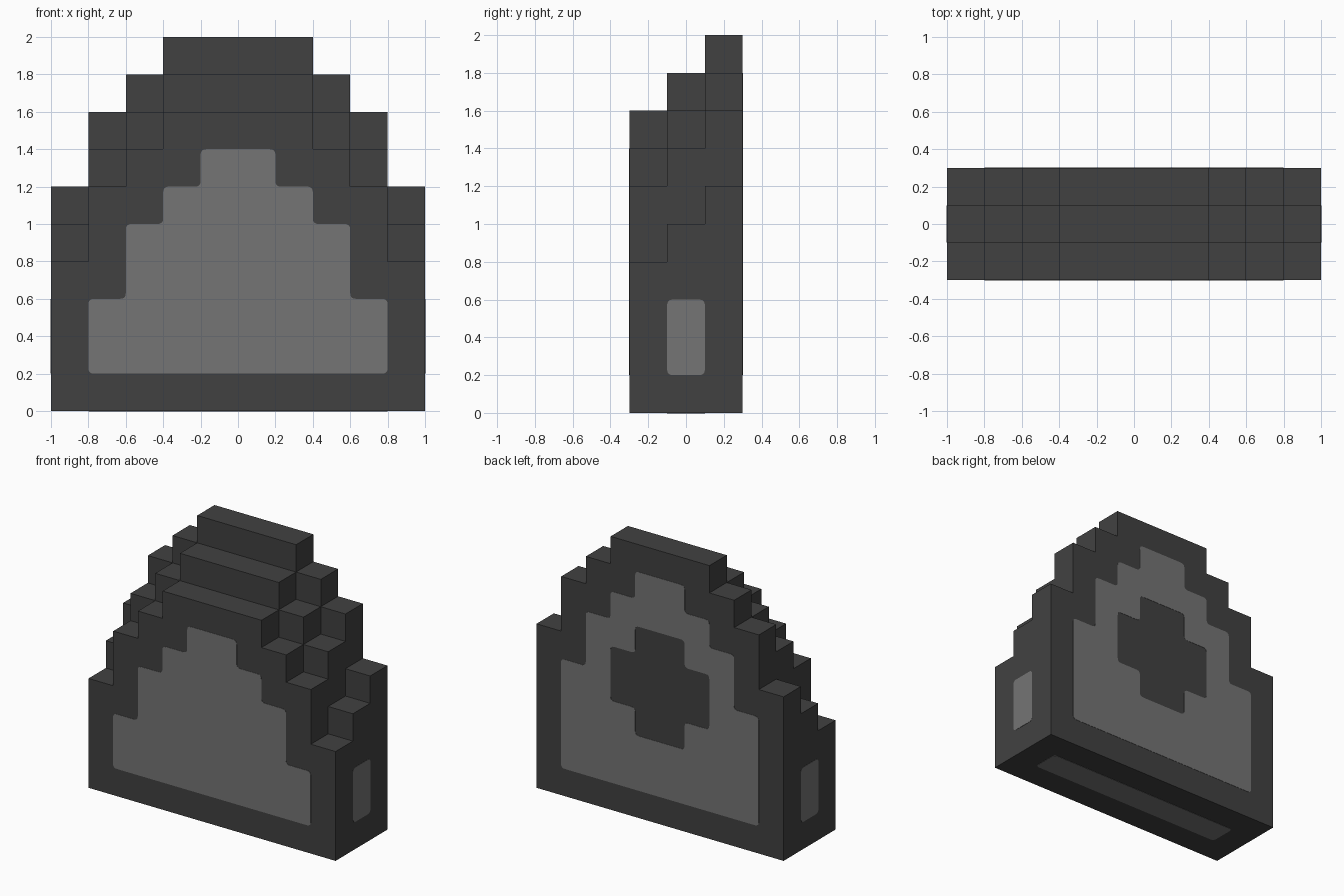
import bpy, bmesh, math
from mathutils import Vector

cube = bpy.data.objects.get("Cube")
if cube:
    bpy.data.objects.remove(cube, do_unlink=True)


def material(name, value):
    mat = bpy.data.materials.new(name)
    mat.use_nodes = True
    colour = (value, value, value, 1)
    mat.diffuse_color = colour
    mat.node_tree.nodes["Principled BSDF"].inputs["Base Color"].default_value = colour
    return mat


DARK = material("dark grey", 0.053)
LIGHT = material("mid grey", 0.177)


# Stepped body: a grid of columns, each row 0.2 higher than the one in front
def stepped_body():
    xs = [-1, -0.8, -0.6, -0.4, 0.4, 0.6, 0.8, 1]
    ys = [-0.3, -0.1, 0.1, 0.3]
    front = [0.8, 1.2, 1.4, 1.6, 1.4, 1.2, 0.8]

    def height(i, j):
        inside = 0 <= i < 7 and 0 <= j < 3
        return front[i] + 0.2 * j if inside else 0

    bm = bmesh.new()

    def quad(*points):
        bm.faces.new([bm.verts.new(p) for p in points])

    def wall(a, b, h1, h2):
        if abs(h1 - h2) > 1e-4:
            lo, hi = min(h1, h2), max(h1, h2)
            quad((*a, lo), (*b, lo), (*b, hi), (*a, hi))

    for i in range(8):
        for j in range(4):
            if i < 7 and j < 3:
                x0, x1, y0, y1 = xs[i], xs[i + 1], ys[j], ys[j + 1]
                for z in (0, height(i, j)):
                    quad((x0, y0, z), (x1, y0, z), (x1, y1, z), (x0, y1, z))
            if j < 3:
                wall((xs[i], ys[j]), (xs[i], ys[j + 1]), height(i - 1, j), height(i, j))
            if i < 7:
                wall((xs[i], ys[j]), (xs[i + 1], ys[j]), height(i, j - 1), height(i, j))

    # Close the stepped walls into one shell facing outward
    bmesh.ops.remove_doubles(bm, verts=bm.verts, dist=1e-4)
    for f in bm.faces:
        f.normal_update()
        c = f.calc_center_median()
        probe = c + f.normal * 0.05
        i = sum(probe.x > x for x in xs) - 1
        j = sum(probe.y > y for y in ys) - 1
        if 0 < probe.z < height(i, j):
            f.normal_flip()
    mesh = bpy.data.meshes.new("stepped_body")
    bm.to_mesh(mesh)
    bm.free()
    mesh.materials.append(DARK)
    bpy.context.collection.objects.link(bpy.data.objects.new("stepped_body", mesh))


def mirrored(half):
    """Close a right-hand outline, listed bottom to top, by mirroring it."""
    return half + [(-x, y) for x, y in reversed(half)]


def rounded(points, r=0.03, steps=4):
    """Round every corner of a closed outline."""
    out = []
    for k, p in enumerate(points):
        p = Vector(p)
        a = p + (Vector(points[k - 1]) - p).normalized() * r
        b = p + (Vector(points[(k + 1) % len(points)]) - p).normalized() * r
        for s in range(steps + 1):
            t = s / steps
            out.append(a * (1 - t) ** 2 + p * 2 * t * (1 - t) + b * t * t)
    return out


# Thin inlay plate from filled outlines; a second outline becomes a hole
def plate(name, outlines, location, rotation):
    curve = bpy.data.curves.new(name, 'CURVE')
    curve.dimensions = '2D'
    curve.fill_mode = 'BOTH'
    curve.extrude = 0.002
    for outline in outlines:
        pts = rounded(outline)
        spline = curve.splines.new('POLY')
        spline.points.add(len(pts) - 1)
        for sp, p in zip(spline.points, pts):
            sp.co = (p.x, p.y, 0, 1)
        spline.use_cyclic_u = True
    curve.materials.append(LIGHT)
    obj = bpy.data.objects.new(name, curve)
    obj.location = location
    obj.rotation_euler = rotation
    bpy.context.collection.objects.link(obj)
    bpy.ops.object.select_all(action='DESELECT')
    obj.select_set(True)
    bpy.context.view_layer.objects.active = obj
    bpy.ops.object.convert(target='MESH')


stepped_body()

Q = math.pi / 2
front_outline = mirrored([(0.8, 0.2), (0.8, 0.6), (0.6, 0.6), (0.6, 1.0),
                          (0.4, 1.0), (0.4, 1.2), (0.2, 1.2), (0.2, 1.4)])
back_outline = mirrored([(0.8, 0.2), (0.8, 1.0), (0.6, 1.0), (0.6, 1.4),
                         (0.4, 1.4), (0.4, 1.6), (0.2, 1.6), (0.2, 1.8)])
cross_hole = mirrored([(0.2, 0.6), (0.2, 0.8), (0.4, 0.8),
                       (0.4, 1.2), (0.2, 1.2), (0.2, 1.4)])
side_outline = mirrored([(0.1, 0.2), (0.1, 0.6)])
base_outline = mirrored([(0.8, -0.1), (0.8, 0.1)])

# Inlay panels on the front, back, both sides and underside
plate("front_panel", [front_outline], (0, -0.3, 0), (Q, 0, 0))
plate("back_panel", [back_outline, cross_hole], (0, 0.3, 0), (Q, 0, 0))
for side, x in (("left", 1), ("right", -1)):
    plate(side + "_side_panel", [side_outline], (x, 0, 0), (Q, 0, Q))
plate("base_panel", [base_outline], (0, 0, 0), (0, 0, 0))
